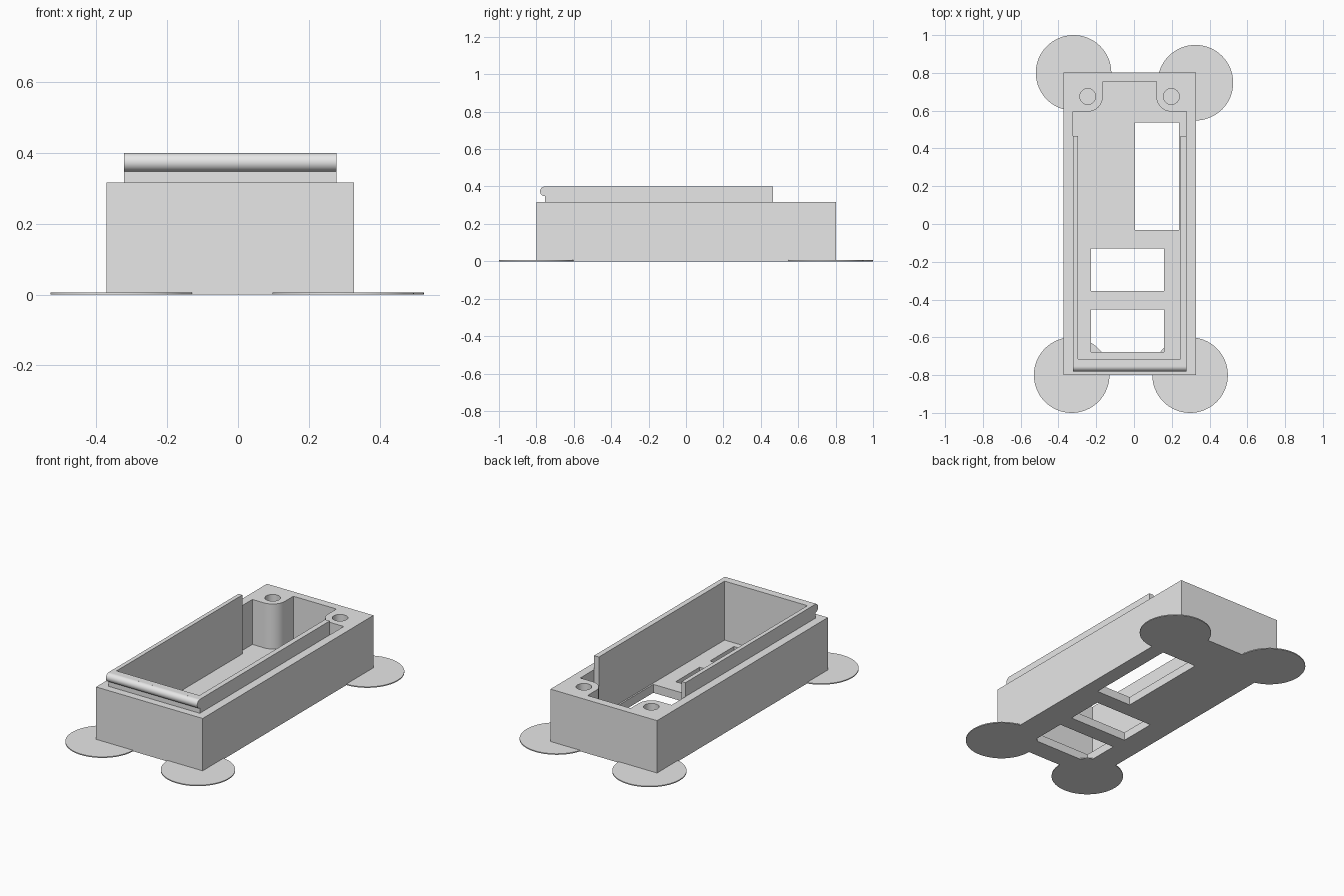
import bpy, bmesh, math
from mathutils import Matrix

if "Cube" in bpy.data.objects:
    bpy.data.objects.remove(bpy.data.objects["Cube"])

grey = bpy.data.materials.new("light grey plastic")
grey.diffuse_color = (0.8, 0.8, 0.8, 1)
grey.use_nodes = True
grey.node_tree.nodes["Principled BSDF"].inputs["Base Color"].default_value = grey.diffuse_color

BOX_TOP, LIP_TOP, FLOOR = 0.317, 0.40, 0.05
X0, X1 = -0.372, 0.328          # outer box sides
LX0, LX1 = -0.322, 0.278        # outer lip sides
IX0, IX1 = -0.297, 0.247        # inner cavity sides
LIP_BACK = 0.465


def prism(name, pts, z0, z1, matrix=None):
    """Extrude a counter-clockwise outline from z0 to z1."""
    bm = bmesh.new()
    bottom = [bm.verts.new((x, y, z0)) for x, y in pts]
    top = [bm.verts.new((x, y, z1)) for x, y in pts]
    bm.faces.new(bottom[::-1])
    bm.faces.new(top)
    n = len(pts)
    for i in range(n):
        j = (i + 1) % n
        bm.faces.new((bottom[i], bottom[j], top[j], top[i]))
    if matrix:
        bm.transform(matrix)
    bmesh.ops.recalc_face_normals(bm, faces=bm.faces)
    mesh = bpy.data.meshes.new(name)
    bm.to_mesh(mesh)
    bm.free()
    mesh.materials.append(grey)
    ob = bpy.data.objects.new(name, mesh)
    bpy.context.collection.objects.link(ob)
    return ob


def rect(x0, x1, y0, y1):
    return [(x0, y0), (x1, y0), (x1, y1), (x0, y1)]


def arc(cx, cy, r, a0, a1, n):
    return [(cx + r * math.cos(math.radians(a0 + (a1 - a0) * i / n)),
             cy + r * math.sin(math.radians(a0 + (a1 - a0) * i / n)))
            for i in range(n + 1)]


def circle(cx, cy, r, n):
    return arc(cx, cy, r, 0, 360, n)[:-1]


def smooth(ob):
    bpy.ops.object.select_all(action='DESELECT')
    ob.select_set(True)
    bpy.context.view_layer.objects.active = ob
    bpy.ops.object.shade_smooth_by_angle(angle=math.radians(30))


def cut(ob, cutter):
    bpy.ops.object.select_all(action='DESELECT')
    bpy.context.view_layer.objects.active = ob
    ob.select_set(True)
    mod = ob.modifiers.new("cut", 'BOOLEAN')
    mod.operation, mod.solver, mod.object = 'DIFFERENCE', 'EXACT', cutter
    bpy.ops.object.modifier_apply(modifier=mod.name)
    bpy.data.objects.remove(cutter)


# Box shell, hollowed around two rounded screw posts at the back
body = prism("box_shell", rect(X0, X1, -0.80, 0.803), 0, BOX_TOP)
POSTS = [(-0.245, 0.675), (0.198, 0.675)]
cavity = ([(IX0, -0.715), (IX1, -0.715), (IX1, LIP_BACK), (LX1, LIP_BACK), (LX1, 0.595)]
          + arc(*POSTS[1], 0.08, 270, 180, 12)
          + [(0.118, 0.755), (-0.165, 0.755)]
          + arc(*POSTS[0], 0.08, 360, 270, 12)
          + [(LX0, 0.595), (LX0, LIP_BACK), (IX0, LIP_BACK)])
cut(body, prism("cavity_cutter", cavity, FLOOR, 0.6))

# Screw holes in the posts
for px, py in POSTS:
    cut(body, prism("screw_cutter", circle(px, py, 0.042, 32), 0.08, 0.6))

# Windows through the floor
for window in ((0.004, 0.238, -0.033, 0.537),
               (-0.228, 0.159, -0.355, -0.13),
               (-0.228, 0.159, -0.677, -0.452)):
    cut(body, prism("window_cutter", rect(*window), -0.1, 0.15))
smooth(body)

# Raised U-shaped lip on three sides
prism("raised_lip", [(LX0, -0.755), (LX1, -0.755), (LX1, LIP_BACK), (IX1, LIP_BACK),
                     (IX1, -0.715), (IX0, -0.715), (IX0, LIP_BACK), (LX0, LIP_BACK)],
      BOX_TOP, LIP_TOP)

# Half-round snap bead along the front of the lip (profile in y, z swept along x)
along_x = Matrix(((0, 0, 1, 0), (1, 0, 0, 0), (0, 1, 0, 0), (0, 0, 0, 1)))
bead = prism("snap_bead", arc(-0.754, 0.374, 0.026, 90, 270, 24), LX0, LX1, along_x)
smooth(bead)

# Thin round pads under the corners
for name, cx, cy in (("pad_back_left", -0.32, 0.80), ("pad_back_right", 0.325, 0.748),
                     ("pad_front_left", -0.33, -0.80), ("pad_front_right", 0.297, -0.80)):
    smooth(prism(name, circle(cx, cy, 0.2, 64), 0, 0.006))
